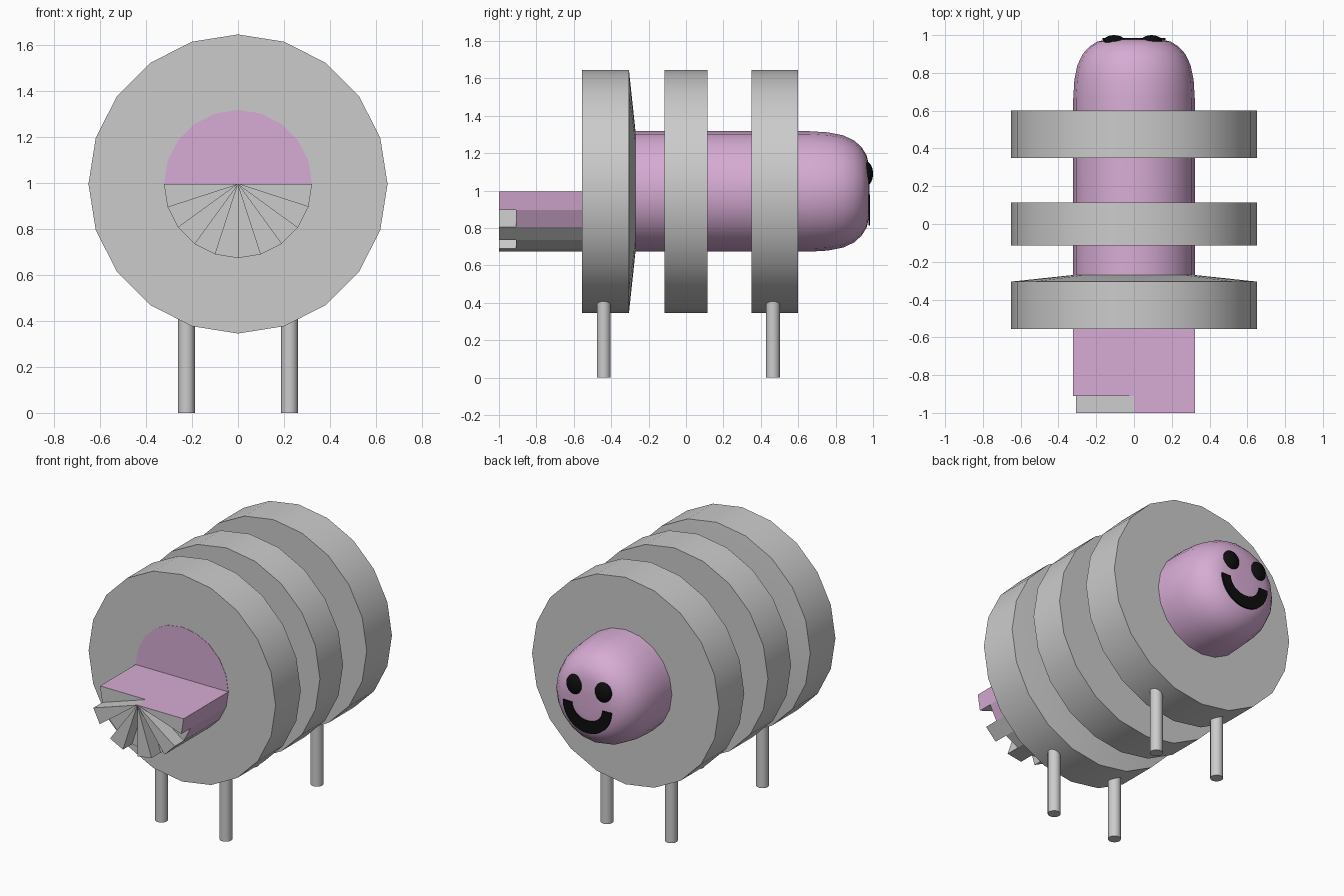
import bpy, bmesh, math
from mathutils import Vector

cube = bpy.data.objects.get("Cube")
if cube:
    bpy.data.objects.remove(cube)

AXIS_Z = 0.995
SIDES = 20
BODY_R = 0.322


def material(name, rgb):
    m = bpy.data.materials.new(name)
    m.use_nodes = True
    m.diffuse_color = (*rgb, 1)
    bsdf = next(n for n in m.node_tree.nodes if n.type == "BSDF_PRINCIPLED")
    bsdf.inputs["Base Color"].default_value = (*rgb, 1)
    return m


pink = material("pink", (0.68, 0.41, 0.66))
grey = material("grey", (0.6, 0.6, 0.6))
black = material("black", (0.004, 0.004, 0.004))


def finish(name, bm, *mats, smooth=True, rule=None):
    bmesh.ops.recalc_face_normals(bm, faces=bm.faces)
    bm.normal_update()
    if rule:
        for f in bm.faces:
            f.material_index = rule(f)
    mesh = bpy.data.meshes.new(name)
    bm.to_mesh(mesh)
    bm.free()
    for m in mats:
        mesh.materials.append(m)
    ob = bpy.data.objects.new(name, mesh)
    bpy.context.collection.objects.link(ob)
    if smooth:
        bpy.ops.object.select_all(action="DESELECT")
        ob.select_set(True)
        bpy.context.view_layer.objects.active = ob
        bpy.ops.object.shade_smooth_by_angle(angle=math.radians(30))
    return ob


def polar(r, i, y):
    a = 2 * math.pi * i / SIDES
    return Vector((r * math.cos(a), y, AXIS_Z + r * math.sin(a)))


def lathe(name, profile, mat):
    """Closed solid turned around the long axis from (y, radius) pairs."""
    bm = bmesh.new()
    rings = [[bm.verts.new(polar(r, i, y)) for i in range(SIDES)] for y, r in profile]
    for a, b in zip(rings, rings[1:]):
        for i in range(SIDES):
            j = (i + 1) % SIDES
            bm.faces.new((a[i], a[j], b[j], b[i]))
    bm.faces.new(rings[0])
    bm.faces.new(rings[-1])
    return finish(name, bm, mat)


def prism(bm, outline, y0, y1):
    """Extrude an (x, z) outline along y."""
    a = [bm.verts.new((x, y0, z)) for x, z in outline]
    b = [bm.verts.new((x, y1, z)) for x, z in outline]
    bm.faces.new(a)
    bm.faces.new(b)
    n = len(a)
    for i in range(n):
        j = (i + 1) % n
        bm.faces.new((a[i], a[j], b[j], b[i]))


# Rounded body and head
lathe("body", [(-0.557, BODY_R), (0.66, BODY_R), (0.76, 0.316), (0.84, 0.3),
               (0.9, 0.272), (0.94, 0.235), (0.965, 0.195), (0.976, 0.15),
               (0.98, 0.06)], pink)

# Three thick rings, the first with a shallow sloping back
lathe("front_ring", [(-0.555, 0.65), (-0.305, 0.65), (-0.27, BODY_R)], grey)
lathe("middle_ring", [(-0.115, 0.65), (0.115, 0.65)], grey)
lathe("back_ring", [(0.35, 0.65), (0.6, 0.65)], grey)


# Half-round tail, its end notched in alternating wedges
def arc(first, last):
    pts = [polar(BODY_R, -i, 0) for i in range(first, last + 1)]
    return [(p.x, p.z) for p in pts]


def tail_colour(f):
    c = f.calc_center_median()
    top = f.normal.z > 0.99
    outer = abs(f.normal.y) < 0.1 and math.hypot(c.x, c.z - AXIS_Z) > 0.25
    return 0 if top or (outer and c.z > 0.8) else 1


bm = bmesh.new()
prism(bm, arc(0, SIDES // 2), -0.91, -0.55)
for i in range(0, SIDES // 2, 2):
    prism(bm, [(0, AXIS_Z)] + arc(i, i + 1), -1.0, -0.91)
finish("notched_tail", bm, pink, grey, smooth=False, rule=tail_colour)

# Four legs
for end, y in (("front", -0.44), ("back", 0.465)):
    for side, x in (("left", 0.224), ("right", -0.224)):
        bm = bmesh.new()
        bmesh.ops.create_cone(bm, cap_ends=True, segments=16, radius1=0.037,
                              radius2=0.037, depth=0.43)
        bmesh.ops.translate(bm, verts=bm.verts, vec=(x, y, 0.215))
        finish(f"{end}_{side}_leg", bm, grey)

# Eyes
for side, x in (("left", 0.093), ("right", -0.105)):
    bm = bmesh.new()
    bmesh.ops.create_uvsphere(bm, u_segments=20, v_segments=12, radius=1)
    bmesh.ops.scale(bm, verts=bm.verts, vec=(0.057, 0.033, 0.062))
    bmesh.ops.translate(bm, verts=bm.verts, vec=(x, 0.967, 1.09))
    finish(f"{side}_eye", bm, black)

# Smiling mouth plate
STEPS = 16
angles = [math.pi + math.pi * i / STEPS for i in range(STEPS + 1)]
outline = [(0.168 * math.cos(a), 0.98 + 0.168 * math.sin(a)) for a in angles]
outline += [(0.105 * math.cos(a), 0.98 + 0.09 * math.sin(a)) for a in reversed(angles)]
bm = bmesh.new()
prism(bm, outline, 0.9745, 0.984)
finish("mouth", bm, black, smooth=False)
